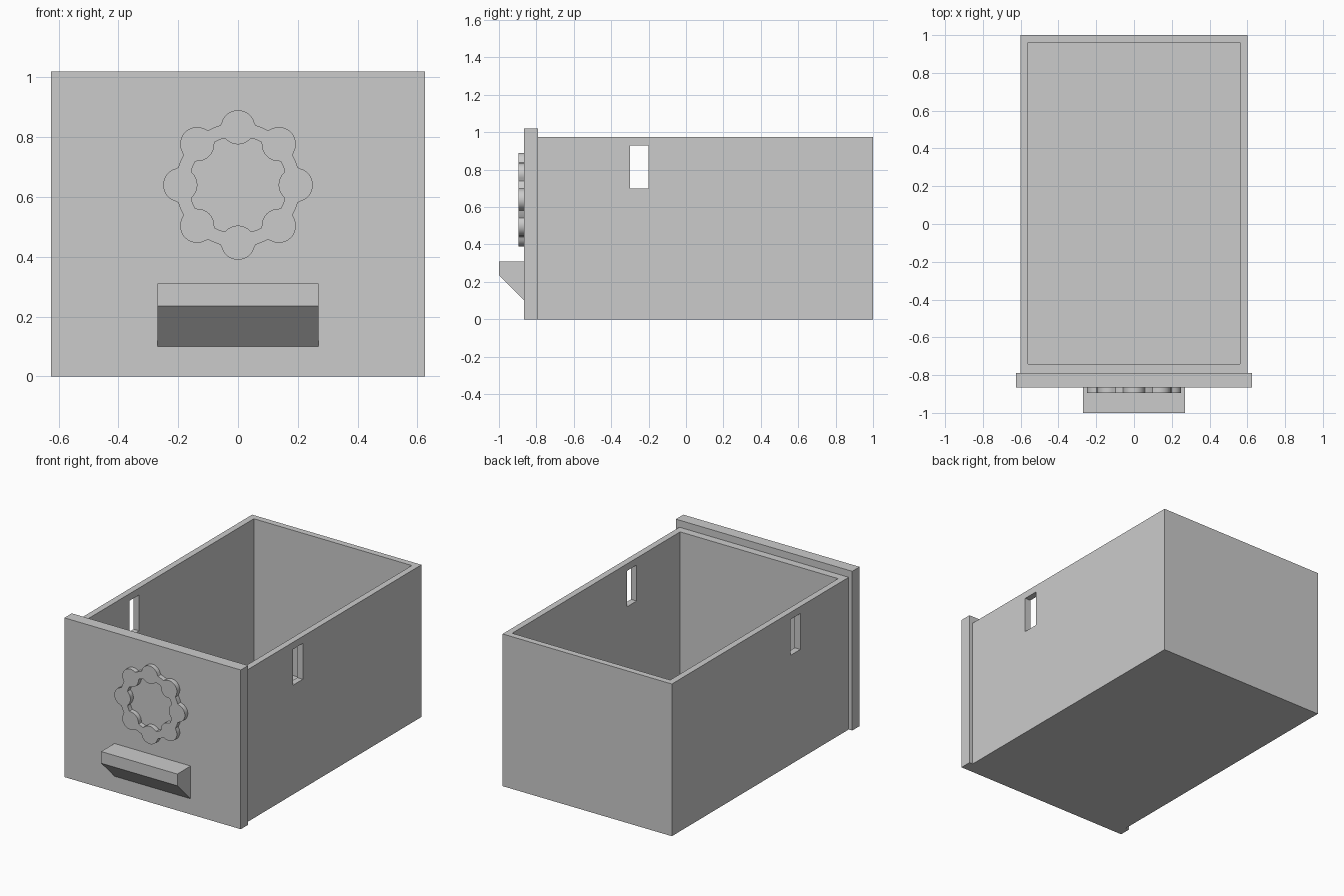
import bpy, bmesh
from math import sin, cos, pi, sqrt

old = bpy.data.objects.get("Cube")
if old:
    bpy.data.objects.remove(old, do_unlink=True)

GREY = (0.6, 0.6, 0.6, 1)
grey = bpy.data.materials.new("plain grey")
grey.use_nodes = True
grey.diffuse_color = GREY
grey.node_tree.nodes["Principled BSDF"].inputs["Base Color"].default_value = GREY


def finish(name, bm):
    bmesh.ops.recalc_face_normals(bm, faces=bm.faces)
    mesh = bpy.data.meshes.new(name)
    bm.to_mesh(mesh)
    bm.free()
    mesh.materials.append(grey)
    obj = bpy.data.objects.new(name, mesh)
    bpy.context.collection.objects.link(obj)
    return obj


def box(name, x, y, z):
    """Box from (low, high) pairs on each axis."""
    bm = bmesh.new()
    bmesh.ops.create_cube(bm, size=1)
    for v in bm.verts:
        v.co = [r[0] if c < 0 else r[1] for c, r in zip(v.co, (x, y, z))]
    return finish(name, bm)


def cut(target, cutter):
    mod = target.modifiers.new("cut", "BOOLEAN")
    mod.object = cutter
    mod.operation = "DIFFERENCE"
    mod.solver = "EXACT"
    bpy.context.view_layer.objects.active = target
    bpy.ops.object.modifier_apply(modifier=mod.name)
    bpy.data.objects.remove(cutter, do_unlink=True)


# Open drawer tray with a slot through each side wall
tray = box("drawer_tray", (-0.6, 0.6), (-0.79, 1), (0, 0.975))
cut(tray, box("cavity_cutter", (-0.56, 0.56), (-0.74, 0.96), (0.045, 1.2)))
cut(tray, box("slot_cutter", (-0.8, 0.8), (-0.3, -0.2), (0.7, 0.93)))

# Overhanging front panel
box("front_panel", (-0.625, 0.625), (-0.865, -0.79), (0, 1.02))

# Wedge handle: side profile extruded across the front
bm = bmesh.new()
profile = [(-0.865, 0.1), (-1, 0.235), (-1, 0.31), (-0.865, 0.31)]
side = bm.faces.new([bm.verts.new((-0.27, y, z)) for y, z in profile])
ext = bmesh.ops.extrude_face_region(bm, geom=[side], use_keep_orig=True)
for v in ext["geom"]:
    if isinstance(v, bmesh.types.BMVert):
        v.co.x = 0.27
finish("handle", bm)

# Beaded ring: a flat ring merged with eight round beads
BEADS, STEPS, DIST, RAD = 8, 240, 0.193, 0.057
RING_IN, RING_OUT, CENTRE_Z = 0.163, 0.208, 0.64


def radii(angle):
    pitch = 2 * pi / BEADS
    phi = (angle + pitch / 2) % pitch - pitch / 2
    under = RAD ** 2 - (DIST * sin(phi)) ** 2
    if under < 0:
        return RING_IN, RING_OUT
    mid, half = DIST * cos(phi), sqrt(under)
    return min(RING_IN, mid - half), max(RING_OUT, mid + half)


bm = bmesh.new()
sections = []
for i in range(STEPS):
    a = 2 * pi * i / STEPS
    inner, outer = radii(a)
    corners = [(inner, -0.865), (outer, -0.865), (outer, -0.895), (inner, -0.895)]
    sections.append([bm.verts.new((r * cos(a), y, CENTRE_Z + r * sin(a))) for r, y in corners])
for i, sec in enumerate(sections):
    nxt = sections[(i + 1) % STEPS]
    for k in range(4):
        j = (k + 1) % 4
        bm.faces.new((sec[k], sec[j], nxt[j], nxt[k]))
ring = finish("beaded_ring", bm)
bpy.ops.object.select_all(action="DESELECT")
ring.select_set(True)
bpy.context.view_layer.objects.active = ring
bpy.ops.object.shade_smooth_by_angle(angle=pi / 6)
